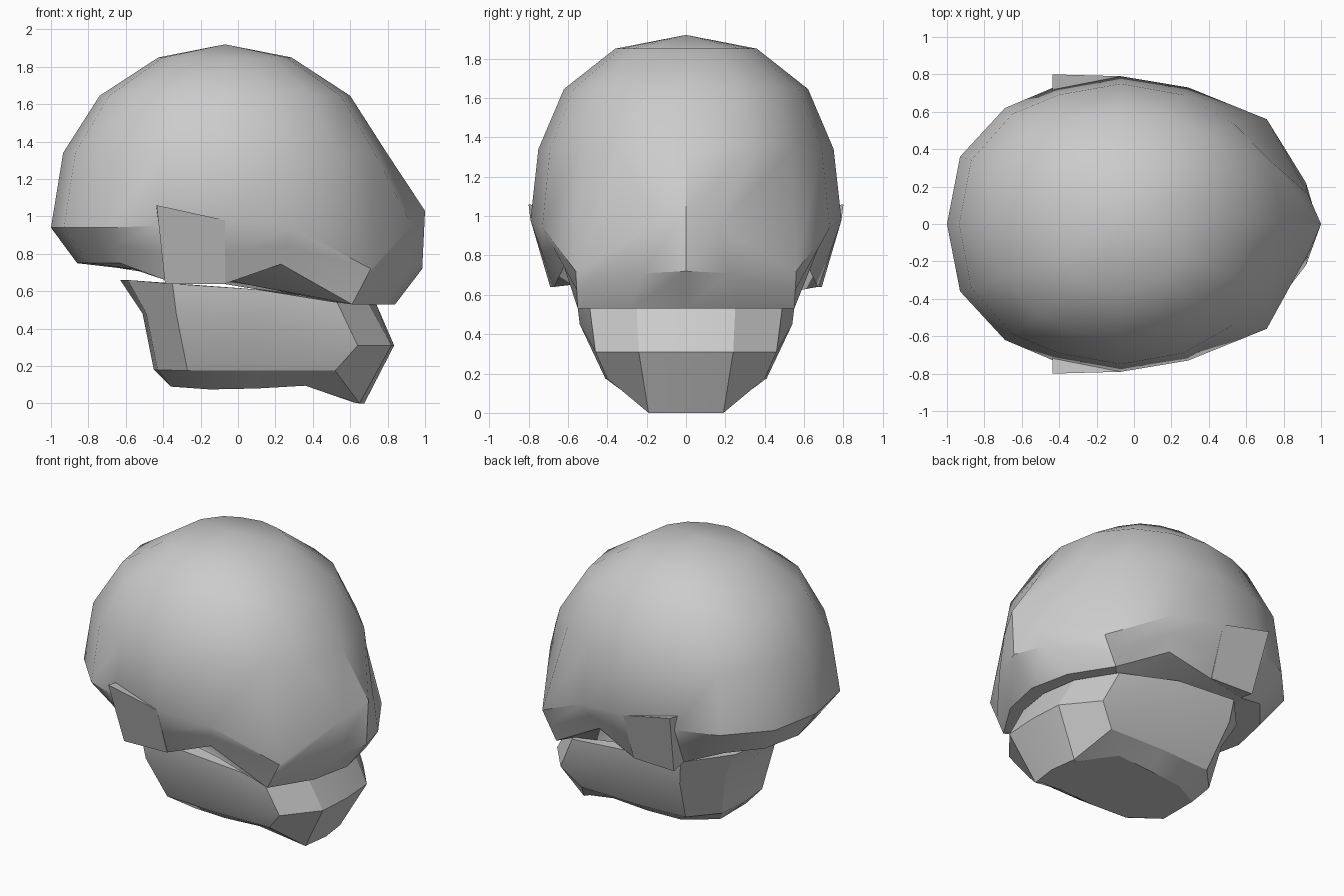
import bpy, bmesh, math

if "Cube" in bpy.data.objects:
    bpy.data.objects.remove(bpy.data.objects["Cube"])


def finish(name, bm, angle):
    bmesh.ops.remove_doubles(bm, verts=bm.verts, dist=0.0005)
    bmesh.ops.recalc_face_normals(bm, faces=bm.faces)
    me = bpy.data.meshes.new(name)
    bm.to_mesh(me)
    bm.free()
    ob = bpy.data.objects.new(name, me)
    bpy.context.collection.objects.link(ob)
    bpy.ops.object.select_all(action='DESELECT')
    ob.select_set(True)
    bpy.context.view_layer.objects.active = ob
    bpy.ops.object.shade_smooth_by_angle(angle=math.radians(angle))
    return ob


def loft(name, halves, angle, apex=None):
    """Skin half loops (back to face), mirrored across y, and close both ends."""
    bm = bmesh.new()
    rings = []
    for h in halves:
        full = h + [(x, -y, z) for x, y, z in reversed(h[1:-1])]
        rings.append([bm.verts.new(p) for p in full])
    n = len(rings[0])
    for a, b in zip(rings, rings[1:]):
        for i in range(n):
            j = (i + 1) % n
            bm.faces.new((a[i], a[j], b[j], b[i]))
    if apex:
        top = bm.verts.new(apex)
        for i in range(n):
            bm.faces.new((rings[0][i], rings[0][(i + 1) % n], top))
    else:
        bm.faces.new(rings[0])
    bm.faces.new(rings[-1])
    return finish(name, bm, angle)


# Cranium: rounded dome rings, then face and underside rings
lon_x = [-1, -.925, -.67, -.387, 0, .387, .70, .925, 1]
lon_y = [0, .456, .785, .92, 1, .92, .755, .45, 0]
rings = []
for z, rx, ry in [(1.85, .356, .36), (1.645, .67, .62), (1.34, .865, .75)]:
    rings.append([(-.07 + rx * a, ry * b, z) for a, b in zip(lon_x, lon_y)])
rings[2][6] = (.53, .54, 1.34)      # flattened temple
brow = [(-1, 0, .94), (-.93, .36, .94), (-.69, .62, .94), (-.43, .73, .95),
        (-.07, .79, .98), (.29, .73, .94), (.71, .56, .72), (.93, .16, .95),
        (1, 0, 1.03)]
rim = [(-.86, 0, .75), (-.80, .28, .75), (-.63, .48, .75), (-.39, .58, .66),
       (-.07, .67, .64), (.23, .62, .745), (.61, .55, .53), (.78, .28, .53),
       (.84, 0, .53)]
cheek = [tuple((a + b) / 2 for a, b in zip(p, q)) for p, q in zip(brow, rim)]
cheek[7:] = [(.92, .22, .71), (.985, 0, .72)]
inner = [(-.60, 0, .72), (-.57, .2, .72), (-.49, .38, .70), (-.39, .5, .66),
         (-.07, .5, .66), (.2, .5, .61), (.53, .46, .54), (.66, .25, .54),
         (.72, 0, .54)]
loft("cranium", rings + [brow, cheek, rim, inner], 32, apex=(-.07, 0, 1.92))

# Jaw: gum line, side wall, lower edge, underside
jaw = [
    [(-.63, 0, .66), (-.59, .3, .66), (-.35, .56, .64), (.1, .56, .61),
     (.53, .49, .54), (.70, .25, .53), (.74, 0, .53)],
    [(-.51, 0, .48), (-.49, .27, .48), (-.33, .54, .48), (.1, .54, .45),
     (.64, .46, .31), (.82, .24, .31), (.835, 0, .31)],
    [(-.45, 0, .18), (-.43, .22, .18), (-.27, .39, .175), (.1, .41, .175),
     (.52, .40, .175), (.65, .19, 0), (.675, 0, 0)],
    [(-.36, 0, .09), (-.36, .14, .09), (-.15, .26, .075), (.1, .28, .08),
     (.36, .28, .095), (.62, .17, .005), (.64, 0, .005)],
]
loft("jaw", jaw, 25)

# Ear flaps: flat wedges standing off the rear of the cheek
outer = [(-.07, .79, .98), (-.435, .80, 1.06), (-.39, .69, .64), (-.07, .675, .64)]
inside = [(-.07, .72, .97), (-.435, .70, 1.04), (-.39, .58, .66), (-.07, .62, .65)]
for side, s in (("right", -1), ("left", 1)):
    bm = bmesh.new()
    a, b = ([bm.verts.new((x, y * s, z)) for x, y, z in pts] for pts in (outer, inside))
    bm.faces.new(a)
    bm.faces.new(b)
    for i in range(4):
        j = (i + 1) % 4
        bm.faces.new((a[i], a[j], b[j], b[i]))
    finish("ear_flap_" + side, bm, 20)
